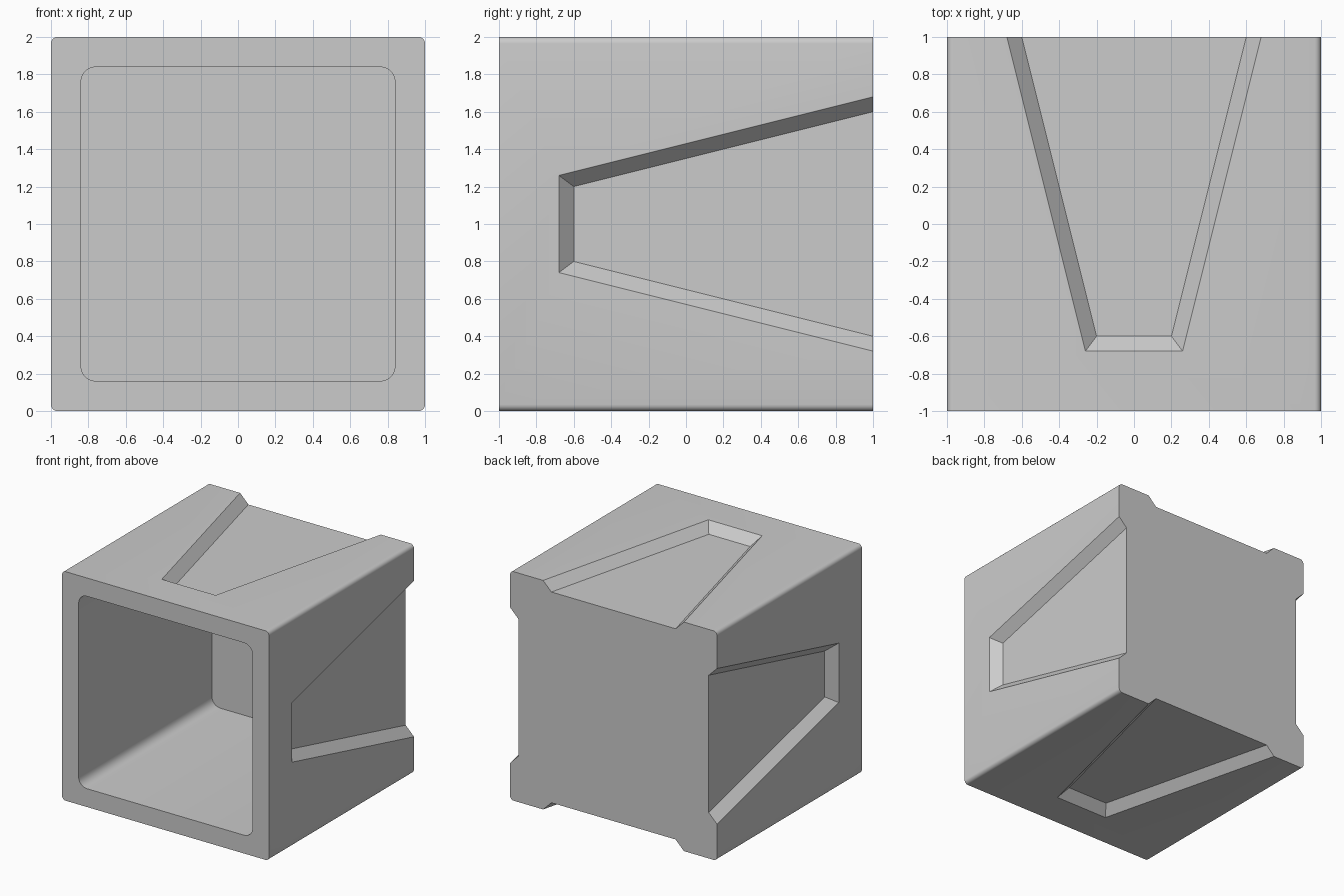
import bpy, bmesh
from math import sin, cos, pi
from mathutils import Matrix, Vector

if "Cube" in bpy.data.objects:
    bpy.data.objects.remove(bpy.data.objects["Cube"])


def make_object(name, rings):
    """Skin a closed solid from two rings of points."""
    bm = bmesh.new()
    a, b = [[bm.verts.new(p) for p in ring] for ring in rings]
    n = len(a)
    bm.faces.new(a)
    bm.faces.new(b[::-1])
    for i in range(n):
        j = (i + 1) % n
        bm.faces.new((a[i], a[j], b[j], b[i]))
    bmesh.ops.recalc_face_normals(bm, faces=bm.faces)
    mesh = bpy.data.meshes.new(name)
    bm.to_mesh(mesh)
    bm.free()
    ob = bpy.data.objects.new(name, mesh)
    bpy.context.collection.objects.link(ob)
    return ob


def rounded_square(half, radius, y, seg=5):
    """Rounded square in the xz plane, centred on z = 1."""
    c = half - radius
    pts = []
    for k, (sx, sz) in enumerate(((1, 1), (-1, 1), (-1, -1), (1, -1))):
        for i in range(seg + 1):
            t = (k + i / seg) * pi / 2
            pts.append((sx * c + radius * cos(t), y, 1 + sz * c + radius * sin(t)))
    return pts


def groove_ring(h):
    """Tapered recess outline at height h above its floor, open to the back."""
    y0, y1 = -0.6 - h, 1.2
    x0 = 0.2 + 0.75 * h
    x1 = x0 + 0.25 * (y1 - y0)
    return [Vector((x, y, 0.92 + h))
            for x, y in ((-x0, y0), (x0, y0), (x1, y1), (-x1, y1))]


# Outer block
body = make_object("hollow_block", [rounded_square(1, 0.035, y) for y in (-1, 1)])

# Front cavity with a closed back wall
cutters = [make_object("cavity_cutter", [rounded_square(0.84, 0.08, y) for y in (-1.2, 0.84)])]

# Tapered recess on each of the four long sides
for k in range(4):
    turn = Matrix.Translation((0, 0, 1)) @ Matrix.Rotation(k * pi / 2, 4, 'Y')
    rings = [[turn @ p for p in groove_ring(h)] for h in (0, 0.16)]
    cutters.append(make_object(f"recess_cutter_{k + 1}", rings))

bpy.context.view_layer.objects.active = body
body.select_set(True)
for cutter in cutters:
    cutter.hide_render = True
    mod = body.modifiers.new("cut", 'BOOLEAN')
    mod.operation = 'DIFFERENCE'
    mod.solver = 'EXACT'
    mod.object = cutter
    bpy.ops.object.modifier_apply(modifier=mod.name)
for cutter in cutters:
    bpy.data.objects.remove(cutter)

# Smooth only the rounded corners
bpy.ops.object.shade_smooth_by_angle(angle=pi / 6)
